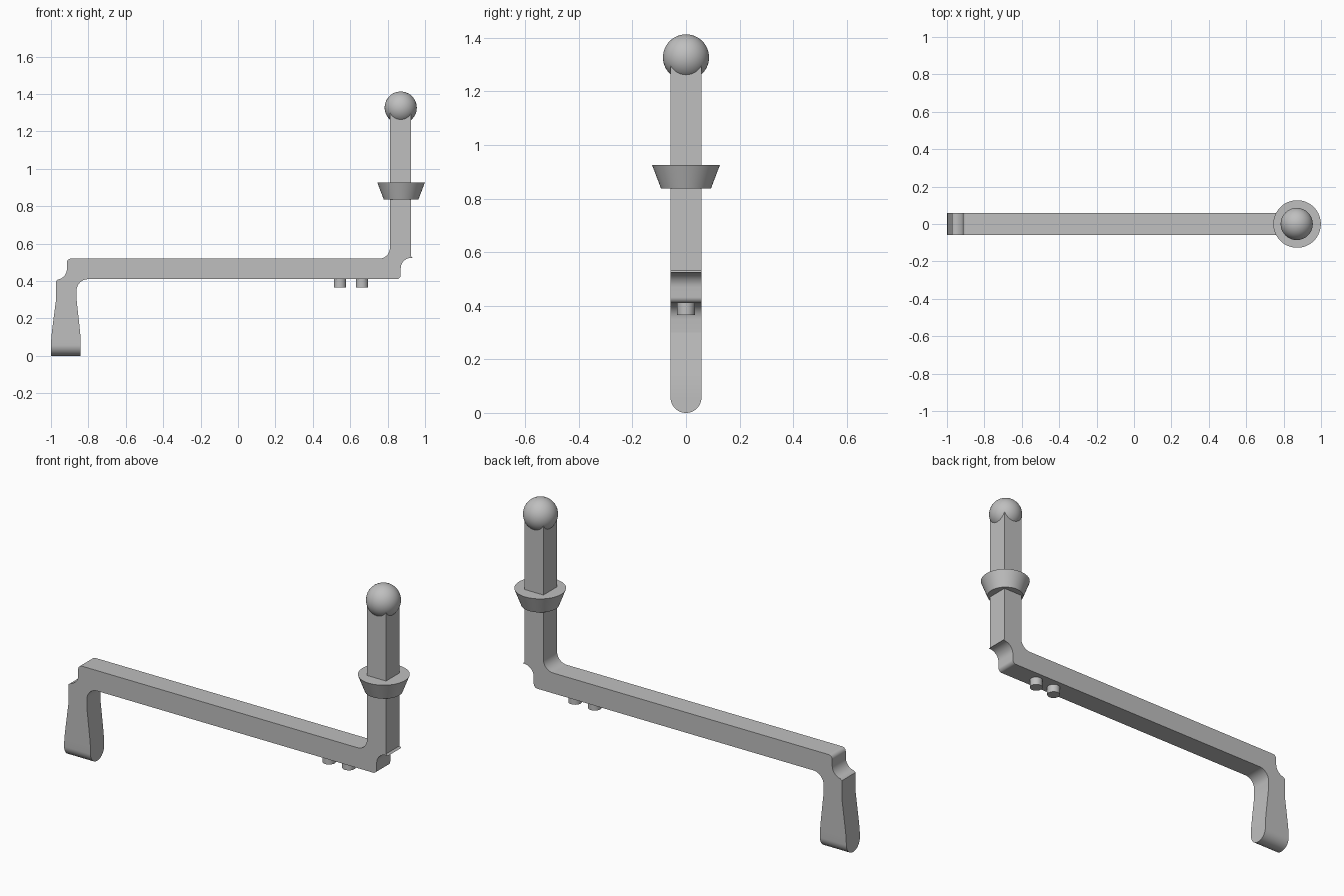
import bpy, bmesh
from math import sin, cos, radians, sqrt

cube = bpy.data.objects.get("Cube")
if cube:
    bpy.data.objects.remove(cube, do_unlink=True)

HALF = 0.058      # half thickness of the square bar
POST_X = 0.87     # axis of the upright post

grey = bpy.data.materials.new("plain grey")
grey.use_nodes = True
colour = (0.52, 0.52, 0.52, 1)
grey.diffuse_color = colour
grey.node_tree.nodes["Principled BSDF"].inputs["Base Color"].default_value = colour


def finish(obj, angle=30):
    obj.data.materials.append(grey)
    bpy.ops.object.select_all(action='DESELECT')
    obj.select_set(True)
    bpy.context.view_layer.objects.active = obj
    bpy.ops.object.shade_smooth_by_angle(angle=radians(angle))


def from_bmesh(name, bm):
    bmesh.ops.recalc_face_normals(bm, faces=bm.faces)
    mesh = bpy.data.meshes.new(name)
    bm.to_mesh(mesh)
    bm.free()
    obj = bpy.data.objects.new(name, mesh)
    bpy.context.collection.objects.link(obj)
    finish(obj)


def arc(cx, cz, r, start, end, steps=10):
    angles = [radians(start + (end - start) * i / steps) for i in range(steps + 1)]
    return [(cx + r * cos(a), cz + r * sin(a)) for a in angles]


def cone(name, x, z0, z1, r0, r1):
    bpy.ops.mesh.primitive_cone_add(vertices=64, radius1=r0, radius2=r1,
                                    depth=z1 - z0, location=(x, 0, (z0 + z1) / 2))
    bpy.context.object.name = name
    finish(bpy.context.object)


# Cranked bar: leg top, long beam and upright post in one profile
profile = (
    [(-0.973, 0.30), (-0.973, 0.40)]
    + arc(-0.973, 0.465, 0.058, -80, 0)        # outer notch over the leg
    + arc(-0.893, 0.498, 0.022, 180, 90)       # rounded upper corner
    + arc(0.755, 0.577, 0.057, -90, 0)         # inner fillet at the post
    + [(0.812, 1.33), (0.926, 1.33), (0.926, 0.532)]
    + arc(0.926, 0.468, 0.056, 80, 180)        # outer notch under the post
    + arc(0.848, 0.432, 0.022, 0, -90)         # rounded lower corner
    + arc(-0.802, 0.349, 0.061, 90, 180)       # inner fillet at the leg
    + [(-0.863, 0.30)]
)
bm = bmesh.new()
face = bm.faces.new([bm.verts.new((x, -HALF, z)) for x, z in profile])
side = bmesh.ops.extrude_face_region(bm, geom=[face])["geom"]
bmesh.ops.translate(bm, vec=(0, 2 * HALF, 0),
                    verts=[v for v in side if isinstance(v, bmesh.types.BMVert)])
from_bmesh("cranked_bar", bm)

# Flared foot, lofted from rectangles, with a half-round underside
rows = []
for i in range(13):
    a = radians(90 * i / 12)
    rows.append((HALF * (1 - cos(a)), 0.079, max(HALF * sin(a), 0.0005)))
rows += [(0.10, 0.078, HALF), (0.14, 0.074, HALF), (0.20, 0.067, HALF), (0.30, 0.055, HALF)]
bm = bmesh.new()
rings = []
for z, hx, hy in rows:
    cx = -0.921 + 0.01 * z
    rings.append([bm.verts.new((cx + sx * hx, sy * hy, z))
                  for sx, sy in ((-1, -1), (1, -1), (1, 1), (-1, 1))])
for low, high in zip(rings, rings[1:]):
    for k in range(4):
        n = (k + 1) % 4
        bm.faces.new((low[k], low[n], high[n], high[k]))
bm.faces.new(rings[0])
bm.faces.new(rings[-1])
from_bmesh("flared_foot", bm)

# Collar around the post, and the ball on top
cone("post_collar", POST_X + 0.002, 0.837, 0.926, 0.093, 0.127)
bpy.ops.mesh.primitive_uv_sphere_add(segments=48, ring_count=24, radius=0.086,
                                     location=(POST_X, 0, 1.327))
bpy.context.object.name = "ball_top"
finish(bpy.context.object)

# Two small pegs under the beam
for name, x in (("inner_peg", 0.545), ("outer_peg", 0.663)):
    cone(name, x, 0.366, 0.42, 0.033, 0.033)
